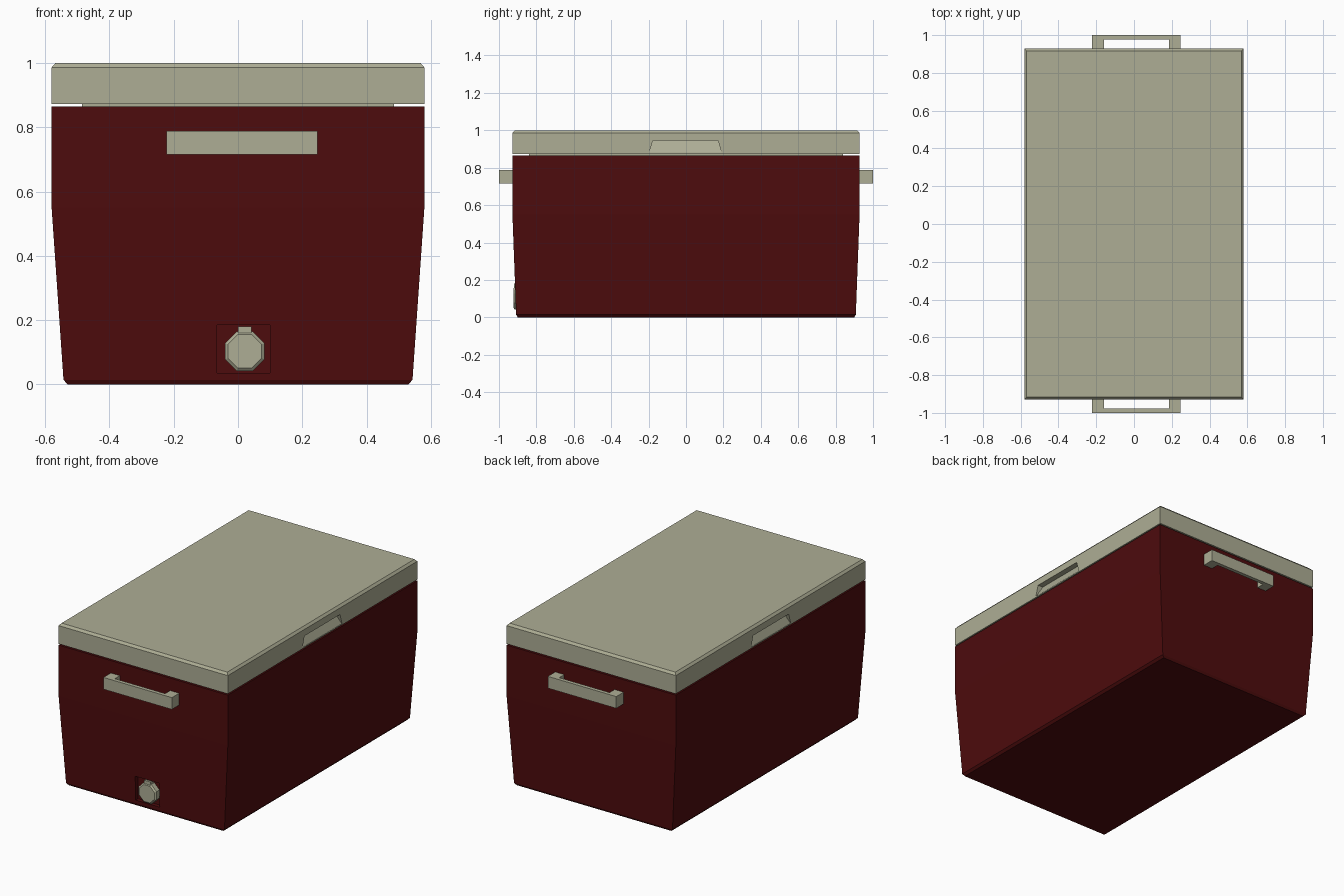
import bpy, bmesh, math
from mathutils import Matrix, Vector

if "Cube" in bpy.data.objects:
    bpy.data.objects.remove(bpy.data.objects["Cube"])


def material(name, rgb):
    m = bpy.data.materials.new(name)
    m.diffuse_color = (*rgb, 1)
    m.use_nodes = True
    m.node_tree.nodes["Principled BSDF"].inputs["Base Color"].default_value = m.diffuse_color
    return m


RED = material("dark_red", (0.075, 0.0035, 0.004))
CREAM = material("cream", (0.42, 0.42, 0.30))


def loft(name, rings, mat=None):
    """Closed skin through a list of equal-length point rings."""
    bm = bmesh.new()
    vs = [[bm.verts.new(p) for p in ring] for ring in rings]
    n = len(vs[0])
    for a, b in zip(vs, vs[1:]):
        for i in range(n):
            j = (i + 1) % n
            bm.faces.new((a[i], a[j], b[j], b[i]))
    bm.faces.new(vs[0][::-1])
    bm.faces.new(vs[-1])
    bmesh.ops.recalc_face_normals(bm, faces=bm.faces)
    me = bpy.data.meshes.new(name)
    bm.to_mesh(me)
    bm.free()
    ob = bpy.data.objects.new(name, me)
    bpy.context.collection.objects.link(ob)
    if mat:
        me.materials.append(mat)
    return ob


def rect(hx, hy, z):
    return [(-hx, -hy, z), (hx, -hy, z), (hx, hy, z), (-hx, hy, z)]


def extrude_y(name, profile, y0, y1, mat=None):
    return loft(name, [[(x, y, z) for x, z in profile] for y in (y0, y1)], mat)


def box_profile(x0, x1, z0, z1):
    return [(x0, z0), (x1, z0), (x1, z1), (x0, z1)]


def cut(target, cutter):
    """Subtract the cutter, then remove it."""
    mod = target.modifiers.new("cut", 'BOOLEAN')
    mod.operation = 'DIFFERENCE'
    mod.solver = 'EXACT'
    mod.object = cutter
    bpy.context.view_layer.objects.active = target
    bpy.ops.object.modifier_apply(modifier=mod.name)
    bpy.data.objects.remove(cutter)


# Tapered body with a chamfered foot
body = loft("body", [rect(0.53, 0.90, 0), rect(0.543, 0.908, 0.014),
                     rect(0.58, 0.928, 0.55), rect(0.58, 0.928, 0.865)], RED)

# Square drain pocket in the front
cut(body, extrude_y("pocket_cutter", box_profile(-0.065, 0.10, 0.035, 0.185), -1.0, -0.885, RED))

# Neck closing the gap between body and lid
loft("lid_seal", [rect(0.485, 0.84, 0.855), rect(0.485, 0.84, 0.88)], CREAM)

# Lid with chamfered top edge
lid = loft("lid", [rect(0.58, 0.928, 0.873), rect(0.58, 0.928, 0.986),
                   rect(0.568, 0.916, 1.0)], CREAM)

# Wedge-shaped finger grips on both long sides of the lid
for s in (-1, 1):
    low, high = (-0.197, 0.19), (-0.177, 0.171)
    ends = [[(s * 0.61, low[i], 0.88), (s * 0.578, low[i], 0.88),
             (s * 0.545, high[i], 0.945), (s * 0.61, high[i], 0.945)] for i in (0, 1)]
    cut(lid, loft("grip_cutter", ends, CREAM))

# U-shaped carrying handles, front and back
for s, side in ((-1, "front"), (1, "back")):
    plan = [(-0.222, 0.92), (-0.222, 1.0), (0.247, 1.0), (0.247, 0.92),
            (0.185, 0.92), (0.185, 0.977), (-0.16, 0.977), (-0.16, 0.92)]
    loft(side + "_handle", [[(x, s * y, z) for x, y in plan] for z in (0.715, 0.788)], CREAM)


# Octagonal drain plug with chamfered rim and a hinge tab
def octagon(r, y):
    return [(0.021 + r * math.cos(a), y, 0.103 + r * math.sin(a))
            for a in (math.pi / 8 + k * math.pi / 4 for k in range(8))]


loft("drain_plug", [octagon(0.066, -0.88), octagon(0.066, -0.915), octagon(0.056, -0.923)], CREAM)
extrude_y("drain_tab", box_profile(0.0, 0.042, 0.14, 0.18), -0.88, -0.919, CREAM)
